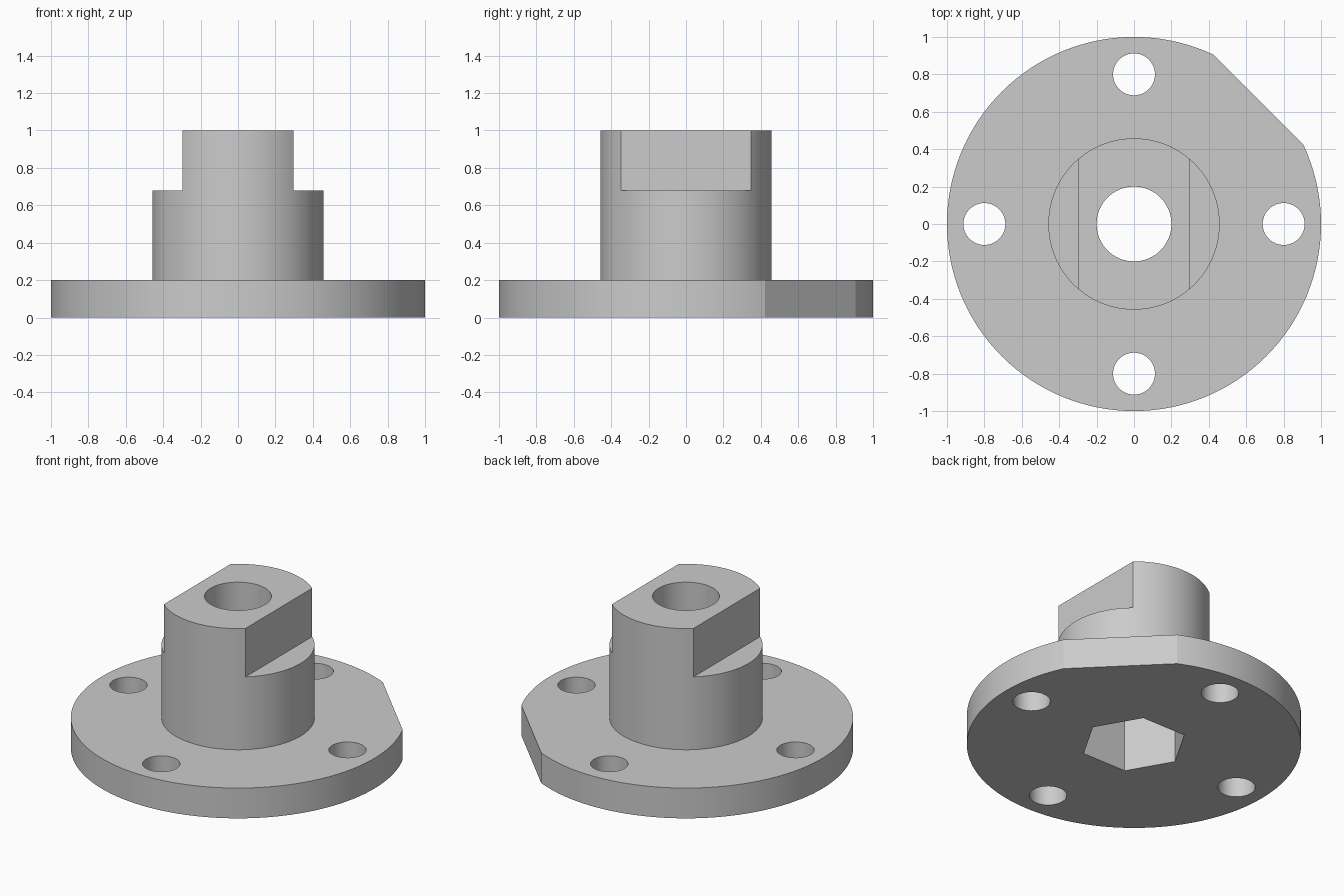
import bpy
import math

cube = bpy.data.objects.get("Cube")
if cube:
    bpy.data.objects.remove(cube, do_unlink=True)

FLANGE_R, FLANGE_H = 1.0, 0.2
BOSS_R, BOSS_H = 0.458, 1.0
FLAT_X, FLAT_Z = 0.298, 0.68       # side flats on the boss
CHAMFER_DIST = 0.94                # centre to the flange flat
HEX_R, HEX_DEPTH = 0.32, 0.4
BOLT_R, BOLT_CIRCLE = 0.112, 0.8
BORE_R = 0.2


def cylinder(name, radius, z0, z1, sides=96, x=0, y=0):
    bpy.ops.mesh.primitive_cylinder_add(
        vertices=sides, radius=radius, depth=z1 - z0, location=(x, y, (z0 + z1) / 2))
    obj = bpy.context.object
    obj.name = name
    return obj


def box(name, size, location, angle=0):
    bpy.ops.mesh.primitive_cube_add(size=1, location=location, rotation=(0, 0, angle))
    obj = bpy.context.object
    obj.name = name
    obj.scale = size
    return obj


def combine(target, tool, operation):
    """Apply a boolean to the target and remove the tool."""
    tool.hide_render = True
    mod = target.modifiers.new(operation.lower(), 'BOOLEAN')
    mod.operation, mod.solver, mod.object = operation, 'EXACT', tool
    bpy.ops.object.select_all(action='DESELECT')
    bpy.context.view_layer.objects.active = target
    target.select_set(True)
    bpy.ops.object.modifier_apply(modifier=mod.name)
    bpy.data.objects.remove(tool, do_unlink=True)


# Flange with one flat on its rim
hub = cylinder("flanged_hub", FLANGE_R, 0, FLANGE_H, sides=128)
reach = CHAMFER_DIST + 0.5
diagonal = math.radians(45)
combine(hub, box("rim_cutter", (1, 2, 1),
                 (reach * math.cos(diagonal), reach * math.sin(diagonal), 0), diagonal),
        'DIFFERENCE')

# Boss with two parallel flats at the top
boss = cylinder("boss", BOSS_R, FLANGE_H / 2, BOSS_H)
for side in (-1, 1):
    combine(boss, box("flat_cutter", (1, 2, 1), (side * (FLAT_X + 0.5), 0, FLAT_Z + 0.5)),
            'DIFFERENCE')
combine(hub, boss, 'UNION')

# Central bore, hexagonal pocket underneath, and four bolt holes
combine(hub, cylinder("bore_cutter", BORE_R, -0.1, 1.1, sides=64), 'DIFFERENCE')
pocket = cylinder("pocket_cutter", HEX_R, -0.1, HEX_DEPTH, sides=6)
pocket.rotation_euler.z = math.radians(30)   # corners on the x axis
combine(hub, pocket, 'DIFFERENCE')
for i in range(4):
    a = math.pi / 2 * i
    combine(hub, cylinder("bolt_cutter", BOLT_R, -0.1, 0.3, sides=64,
                          x=BOLT_CIRCLE * math.cos(a), y=BOLT_CIRCLE * math.sin(a)),
            'DIFFERENCE')

# Plain grey material
grey = bpy.data.materials.new("light grey")
grey.use_nodes = True
colour = (0.6, 0.6, 0.6, 1)
grey.diffuse_color = colour
grey.node_tree.nodes["Principled BSDF"].inputs["Base Color"].default_value = colour
hub.data.materials.clear()
hub.data.materials.append(grey)

# Smooth round walls, crisp edges
bpy.ops.object.shade_smooth_by_angle(angle=math.radians(15))
